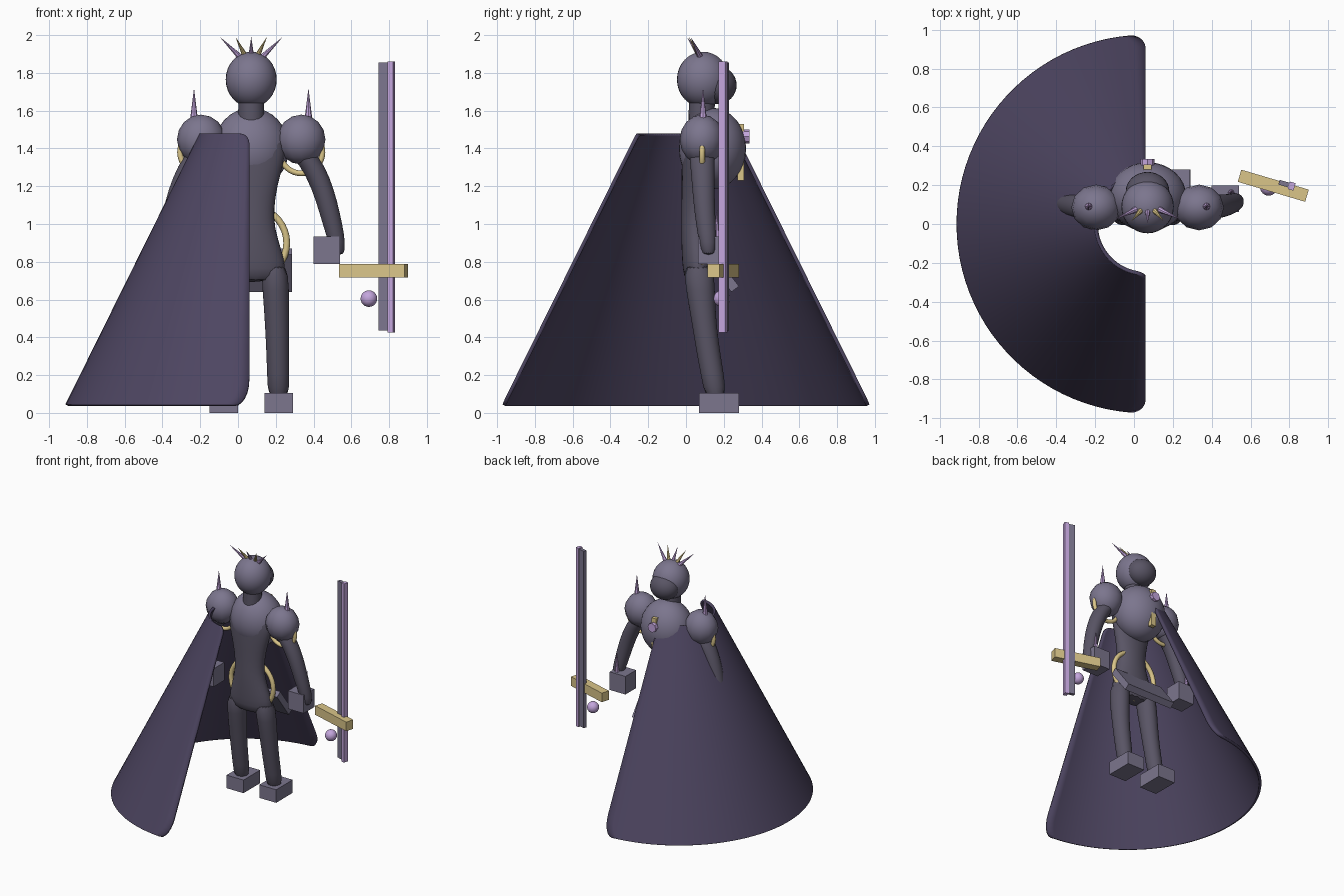
import bpy, bmesh, math
from math import sin, cos, pi, radians, sqrt
from mathutils import Vector

if "Cube" in bpy.data.objects:
    bpy.data.objects.remove(bpy.data.objects["Cube"])

CX = 0.07  # the figure's own mirror plane


def mat(name, c):
    m = bpy.data.materials.new(name)
    m.diffuse_color = (*c, 1)
    m.use_nodes = True
    m.node_tree.nodes["Principled BSDF"].inputs["Base Color"].default_value = m.diffuse_color
    return m


SKIN = mat("dark_cloth", (0.10, 0.09, 0.13))
ARMOR = mat("armor", (0.20, 0.18, 0.27))
CAPE = mat("cape_cloth", (0.075, 0.06, 0.12))
GOLD = mat("gold", (0.70, 0.56, 0.25))
VIOLET = mat("violet", (0.55, 0.38, 0.72))


def finish(o, name, m, smooth=True):
    o.name = name
    o.data.materials.append(m)
    if smooth:
        bpy.ops.object.select_all(action='DESELECT')
        o.select_set(True)
        bpy.context.view_layer.objects.active = o
        bpy.ops.object.shade_smooth_by_angle(angle=radians(40))
    return o


def box(name, loc, size, m, rot=(0, 0, 0)):
    bpy.ops.mesh.primitive_cube_add(size=1, location=loc, rotation=rot)
    o = bpy.context.object
    o.scale = size
    return finish(o, name, m, False)


def ball(name, loc, rad, m, seg=32, rings=16):
    bpy.ops.mesh.primitive_uv_sphere_add(segments=seg, ring_count=rings, radius=1, location=loc)
    o = bpy.context.object
    o.scale = rad
    return finish(o, name, m)


def rod(name, a, b, r1, r2, m, seg=12):
    a, b = Vector(a), Vector(b)
    d = b - a
    bpy.ops.mesh.primitive_cone_add(vertices=seg, radius1=r1, radius2=r2, depth=d.length,
                                    location=(a + b) / 2,
                                    rotation=d.to_track_quat('Z', 'Y').to_euler())
    return finish(bpy.context.object, name, m)


def hoop(name, loc, R, r, m):
    bpy.ops.mesh.primitive_torus_add(major_radius=R, minor_radius=r, major_segments=36,
                                     minor_segments=10, location=loc, rotation=(pi / 2, 0, 0))
    return finish(bpy.context.object, name, m)


def loft(name, rings, m, seg=16):
    """Rings of (x, y, z, rx, ry), capped and smoothed."""
    bm = bmesh.new()
    loops = [[bm.verts.new((x + rx * cos(2 * pi * i / seg), y + ry * sin(2 * pi * i / seg), z))
              for i in range(seg)] for x, y, z, rx, ry in rings]
    for a, b in zip(loops, loops[1:]):
        for i in range(seg):
            j = (i + 1) % seg
            bm.faces.new((a[i], a[j], b[j], b[i]))
    bm.faces.new(loops[0])
    bm.faces.new(loops[-1])
    bmesh.ops.recalc_face_normals(bm, faces=bm.faces)
    me = bpy.data.meshes.new(name)
    bm.to_mesh(me)
    bm.free()
    o = bpy.data.objects.new(name, me)
    bpy.context.collection.objects.link(o)
    finish(o, name, m)
    s = o.modifiers.new("subsurf", 'SUBSURF')
    s.levels = s.render_levels = 1
    return o


# torso
loft("torso", [(CX, .07, 1.56, .07, .06), (CX, .06, 1.50, .12, .07), (CX, .055, 1.42, .19, .075),
               (CX, .055, 1.32, .175, .08), (CX, .05, 1.20, .14, .075), (CX, .05, 1.08, .122, .075),
               (CX, .05, .98, .125, .078), (CX, .06, .86, .165, .085), (CX, .065, .76, .19, .085),
               (CX, .07, .69, .17, .075)], SKIN)
rod("neck", (CX, .08, 1.46), (CX, .085, 1.68), .07, .068, SKIN, 20)
ball("chest_plate", (CX, .14, 1.40), (.20, .178, .215), ARMOR)
ball("head", (CX, .09, 1.765), (.135, .138, .147), ARMOR)
ball("face_mask", (CX, .168, 1.735), (.112, .10, .10), SKIN)

# limbs, armor and spikes on both sides
for s, side in ((1, "right"), (-1, "left")):
    def p(x, y, z):
        return (CX + s * x, y, z)

    loft(side + "_leg", [(*p(.12, .065, .80), .072, .085), (*p(.13, .075, .66), .072, .078),
                         (*p(.137, .095, .48), .066, .066), (*p(.14, .115, .34), .062, .064),
                         (*p(.143, .14, .2), .06, .062), (*p(.145, .16, .07), .058, .06)], SKIN)
    box(side + "_foot", p(.145, .175, .0525), (.15, .21, .105), ARMOR)
    loft(side + "_arm", [(*p(.20, .08, 1.46), .07, .07), (*p(.29, .085, 1.36), .07, .068),
                         (*p(.355, .09, 1.25), .062, .063), (*p(.40, .095, 1.12), .057, .058),
                         (*p(.43, .105, 1.0), .053, .053), (*p(.455, .115, .9), .045, .047),
                         (*p(.46, .12, .83), .034, .035)], SKIN)
    box(side + "_gauntlet", p(.40, .13, .86), (.14, .135, .145), ARMOR)
    ball(side + "_pauldron", p(.265, .085, 1.447), (.128, .118, .132), ARMOR, 12, 8)
    hoop(side + "_pauldron_trim", p(.265, .085, 1.38), .112, .015, GOLD)
    rod(side + "_pauldron_spike", p(.303, .09, 1.52), p(.303, .09, 1.72), .025, 0, VIOLET, 8)
    rod(side + "_forearm_spike", p(.43, .16, .90), p(.43, .165, 1.08), .02, 0, VIOLET, 8)

# hip ring and skirt plate
hoop("hip_ring", (CX, .08, .90), .188, .018, GOLD)
box("skirt_plate", (CX, .185, .755), (.43, .05, .25), ARMOR, (radians(37), 0, 0))

# chest ornament
box("chest_bar", (CX, .29, 1.38), (.04, .035, .30), GOLD)
rod("chest_gem", (CX, .30, 1.463), (CX, .335, 1.463), .036, .036, VIOLET, 8)

# crown spikes
for i in range(-2, 3):
    rod("crown_spike", (CX + .03 * i, .075, 1.885), (CX + .083 * i, .005 + .01 * abs(i), 1.99),
        .016, 0, GOLD if i % 2 else VIOLET, 8)

# cape: half cone with rounded corners
bm = bmesh.new()
Z0, Z1, R0, R1 = .04, 1.475, .965, .255
N = 48
zs = [Z0 + .14 * (1 - cos(pi / 2 * k / 6)) for k in range(7)]
zs += [Z0 + .14 + (Z1 - Z0 - .19) * k / 8 for k in range(1, 9)]
zs += [Z1 - .05 + .05 * sin(pi / 2 * k / 5) for k in range(1, 6)]
rows = []
for z in zs:
    r = R0 + (R1 - R0) * (z - Z0) / (Z1 - Z0)
    u = max(0, 1 - (z - Z0) / .14)
    v = max(0, 1 - (Z1 - z) / .05)
    inset = .08 * (1 - sqrt(max(0, 1 - u * u))) + .05 * (1 - sqrt(max(0, 1 - v * v)))
    h = pi / 2 - inset / r
    rows.append([bm.verts.new((.06 - r * cos(h * (2 * i / N - 1)), r * sin(h * (2 * i / N - 1)), z))
                 for i in range(N + 1)])
for a, b in zip(rows, rows[1:]):
    for i in range(N):
        bm.faces.new((a[i], b[i], b[i + 1], a[i + 1]))
me = bpy.data.meshes.new("cape")
bm.to_mesh(me)
bm.free()
cape = bpy.data.objects.new("cape", me)
bpy.context.collection.objects.link(cape)
finish(cape, "cape", CAPE)
sol = cape.modifiers.new("thickness", 'SOLIDIFY')
sol.thickness = .02
sol.offset = 0

# sword
ROT = (0, 0, radians(-16.5))
box("sword_blade", (.778, .206, 1.145), (.065, .025, 1.42), ARMOR, ROT)
box("sword_edge", (.812, .195, 1.143), (.03, .04, 1.435), VIOLET, ROT)
box("sword_guard", (.717, .197, .753), (.362, .065, .073), GOLD, ROT)
ball("sword_pommel", (.693, .19, .605), (.044, .044, .044), VIOLET, 24, 12)
